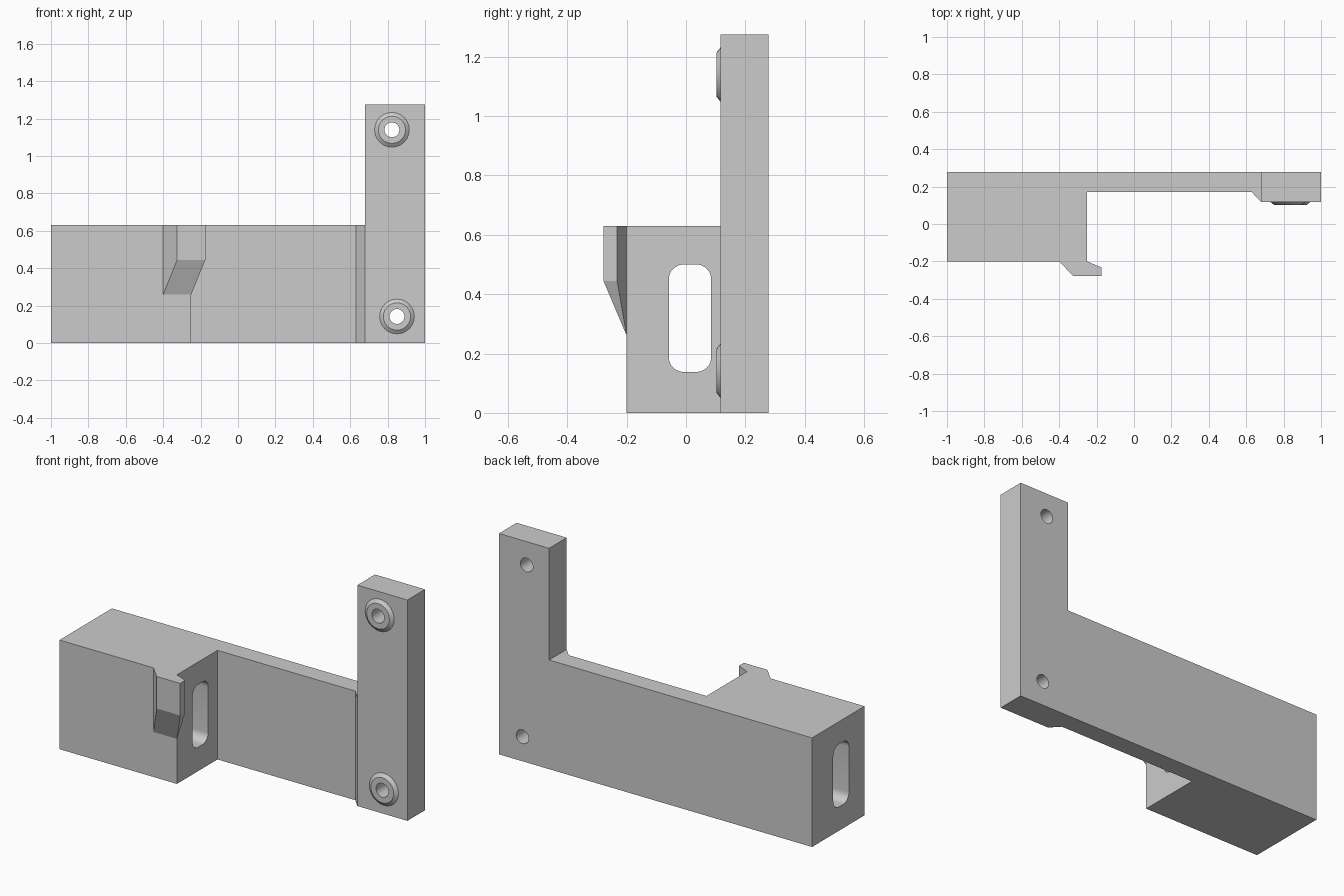
import bpy, bmesh, math

if "Cube" in bpy.data.objects:
    bpy.data.objects.remove(bpy.data.objects["Cube"])

grey = bpy.data.materials.new("grey plastic")
grey.diffuse_color = (0.6, 0.6, 0.6, 1)
grey.use_nodes = True
grey.node_tree.nodes["Principled BSDF"].inputs["Base Color"].default_value = grey.diffuse_color


def finish(bm, name):
    bmesh.ops.recalc_face_normals(bm, faces=bm.faces)
    me = bpy.data.meshes.new(name)
    bm.to_mesh(me)
    bm.free()
    ob = bpy.data.objects.new(name, me)
    bpy.context.collection.objects.link(ob)
    me.materials.append(grey)
    return ob


def prism(name, points, offset):
    """Extrude a closed 3D outline along an offset vector."""
    bm = bmesh.new()
    face = bm.faces.new([bm.verts.new(p) for p in points])
    ext = bmesh.ops.extrude_face_region(bm, geom=[face])["geom"]
    bmesh.ops.translate(bm, vec=offset,
                        verts=[v for v in ext if isinstance(v, bmesh.types.BMVert)])
    return finish(bm, name)


def boolean(target, tool, operation):
    mod = target.modifiers.new(operation.lower(), 'BOOLEAN')
    mod.operation, mod.solver, mod.object = operation, 'EXACT', tool
    bpy.context.view_layer.objects.active = target
    bpy.ops.object.modifier_apply(modifier=mod.name)
    bpy.data.objects.remove(tool)


def smooth(ob):
    bpy.ops.object.select_all(action='DESELECT')
    ob.select_set(True)
    bpy.context.view_layer.objects.active = ob
    bpy.ops.object.shade_smooth_by_angle(angle=math.radians(30))


def circle(x, y, z, r, n):
    return [(x + r * math.cos(math.tau * i / n), y, z + r * math.sin(math.tau * i / n))
            for i in range(n)]


# Body: thick block on the left, thin wall to the right with a chamfered step
plan = [(-1, .278), (-1, -.2), (-.25, -.2), (-.25, .17), (.63, .17), (.68, .117), (.68, .278)]
body = prism("bracket_body", [(x, y, 0) for x, y in plan], (0, 0, .63))

# Upright post joined to the wall
post = prism("post", [(.68, .117, 0), (1, .117, 0), (1, .278, 0), (.68, .278, 0)], (0, 0, 1.275))
boolean(body, post, 'UNION')

# Rounded slot running lengthwise through the block
r, slot = .05, []
for cy, cz, start in ((.035, .45, 0), (-.008, .45, 90), (-.008, .188, 180), (.035, .188, 270)):
    for i in range(9):
        a = math.radians(start + i * 11.25)
        slot.append((-1.1, cy + r * math.cos(a), cz + r * math.sin(a)))
boolean(body, prism("slot_cutter", slot, (.95, 0, 0)), 'DIFFERENCE')

# Screw holes through the post
screws = ((.823, 1.14), (.85, .142))
for x, z in screws:
    boolean(body, prism("hole_cutter", circle(x, 0, z, .04, 24), (0, .5, 0)), 'DIFFERENCE')
smooth(body)

# Raised conical collars around the screw holes
for name, (x, z) in zip(("upper_collar", "lower_collar"), screws):
    bm = bmesh.new()
    rings = [[bm.verts.new(p) for p in circle(x, y, z, rad, 24)]
             for rad, y in ((.04, .117), (.04, .102), (.073, .102), (.093, .117))]
    for k in range(4):
        a, b = rings[k], rings[(k + 1) % 4]
        for i in range(24):
            j = (i + 1) % 24
            bm.faces.new((a[i], a[j], b[j], b[i]))
    smooth(finish(bm, name))

# Hooked lip on the block's front corner, tapering away below
root = [(-.4, -.2), (-.25, -.2)]
tip = [(-.325, -.278), (-.175, -.278), (-.175, -.232)]
bm = bmesh.new()
for pts, low in ((root, .26), (tip, .445)):
    for x, y in pts:
        for z in (low, .63):
            bm.verts.new((x, y, z))
bmesh.ops.convex_hull(bm, input=bm.verts)
bmesh.ops.dissolve_limit(bm, angle_limit=.01, verts=bm.verts, edges=bm.edges)
finish(bm, "hook_lip")
